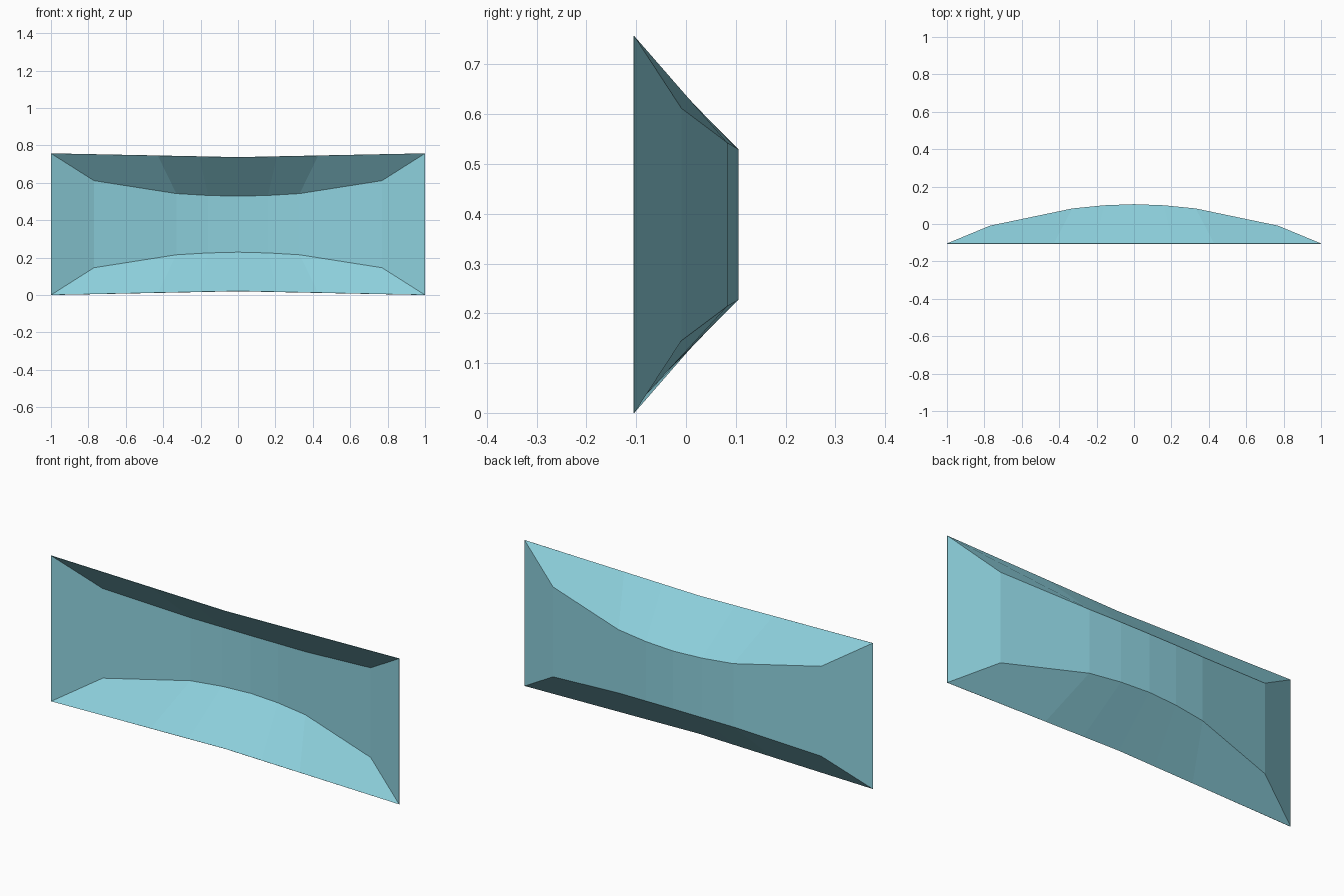
import bpy, bmesh

if "Cube" in bpy.data.objects:
    bpy.data.objects.remove(bpy.data.objects["Cube"])

# One pale blue glass colour
glass = bpy.data.materials.new("pale_blue_glass")
glass.diffuse_color = (0.27, 0.64, 0.73, 1)
glass.use_nodes = True
glass.node_tree.nodes["Principled BSDF"].inputs["Base Color"].default_value = glass.diffuse_color

MID = 0.38                     # mid height of the shell
HALF = 0.77                    # half width of the recessed panel

# Half profile of the panel edge: x, y, half height of the panel
half = [(0.0, 0.105, 0.15), (0.16, 0.099, 0.154), (0.33, 0.082, 0.164),
        (HALF, -0.01, 0.233)]
profile = [(-x, y, h) for x, y, h in reversed(half[1:])] + half

bm = bmesh.new()


def column(x, y, h):
    """Four points from the open rim's bottom edge, over the panel, to its top edge."""
    rx = x / HALF
    rim = 0.358 + 0.0205 * abs(rx)
    pts = [(rx, -0.105, MID - rim), (x, y, MID - h),
           (x, y, MID + h), (rx, -0.105, MID + rim)]
    return [bm.verts.new(p) for p in pts]


# Bottom, back and top walls lofted between columns
cols = [column(*p) for p in profile]
for a, b in zip(cols, cols[1:]):
    for i in range(3):
        bm.faces.new((a[i], a[i + 1], b[i + 1], b[i]))

# End walls
for c in (cols[0], cols[-1]):
    bm.faces.new(c)
bmesh.ops.recalc_face_normals(bm, faces=bm.faces)
bmesh.ops.translate(bm, verts=bm.verts, vec=(0, 0, -min(v.co.z for v in bm.verts)))

mesh = bpy.data.meshes.new("curved_glass_shell")
bm.to_mesh(mesh)
bm.free()
mesh.materials.append(glass)
shell = bpy.data.objects.new("curved_glass_shell", mesh)
bpy.context.collection.objects.link(shell)

# Hair-thin glass so both sides are real surfaces
thin = shell.modifiers.new("thickness", 'SOLIDIFY')
thin.thickness = 0.002
thin.offset = 0
